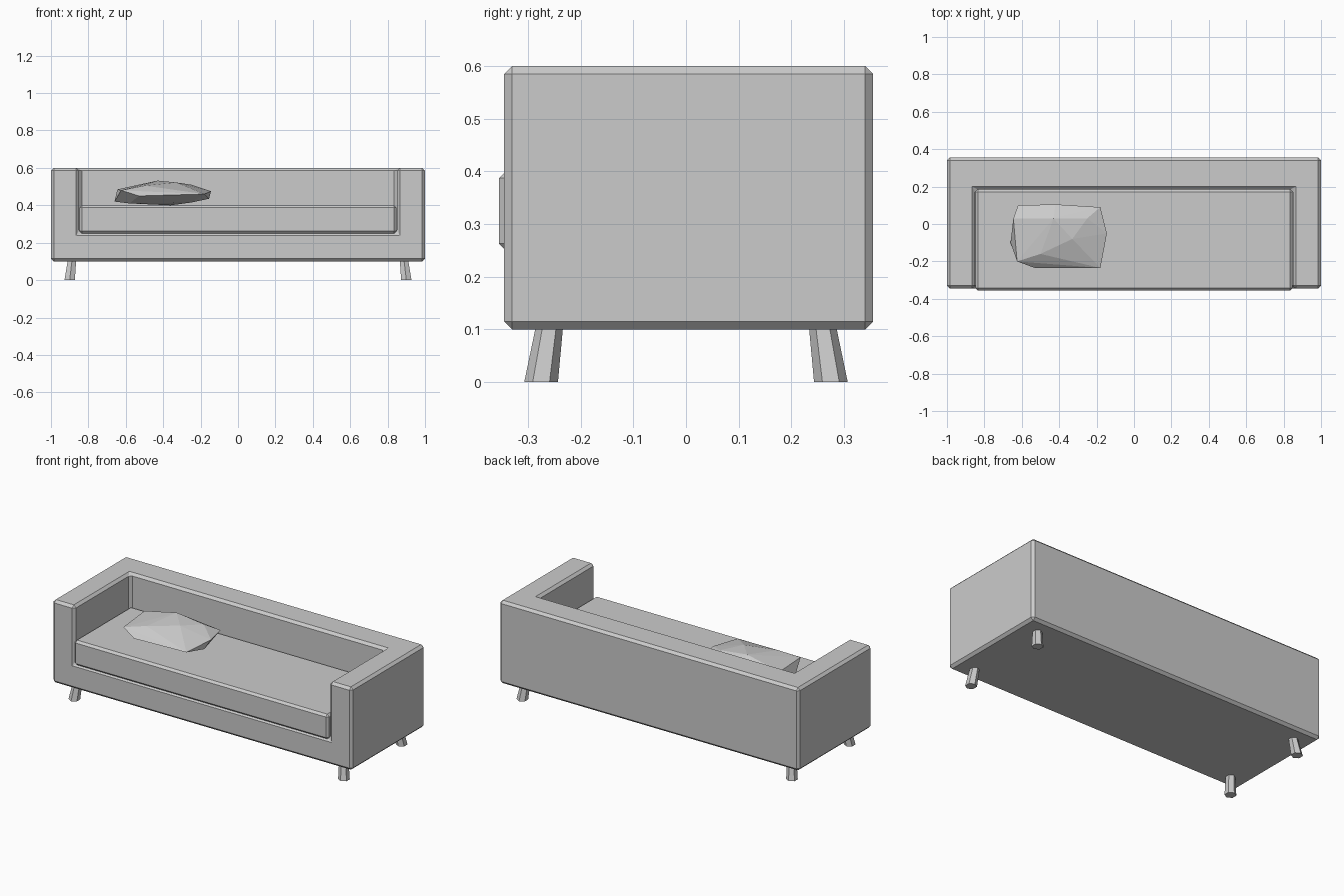
import bpy, bmesh
from mathutils import Vector

cube = bpy.data.objects.get("Cube")
if cube:
    bpy.data.objects.remove(cube, do_unlink=True)

# One plain grey fabric colour for everything
GREY = (0.6, 0.6, 0.6, 1)
grey = bpy.data.materials.new("soft_grey")
grey.use_nodes = True
grey.diffuse_color = GREY
grey.node_tree.nodes["Principled BSDF"].inputs["Base Color"].default_value = GREY


def make_object(name, bm):
    bmesh.ops.recalc_face_normals(bm, faces=bm.faces)
    mesh = bpy.data.meshes.new(name)
    bm.to_mesh(mesh)
    bm.free()
    mesh.materials.append(grey)
    obj = bpy.data.objects.new(name, mesh)
    bpy.context.collection.objects.link(obj)
    return obj


def box(name, low, high):
    bm = bmesh.new()
    bmesh.ops.create_cube(bm, size=1)
    low, high = Vector(low), Vector(high)
    for v in bm.verts:
        v.co = (low + high) / 2 + v.co * (high - low)
    return make_object(name, bm)


def chamfer(obj, width):
    mod = obj.modifiers.new("chamfer", "BEVEL")
    mod.width = width
    mod.segments = 1
    mod.limit_method = "ANGLE"


# Frame: one block with the seat recess cut out of its front and top
frame = box("frame", (-1, -0.345, 0.1), (1, 0.355, 0.6))
recess = box("recess_cutter", (-0.85, -0.6, 0.253), (0.85, 0.185, 0.9))
recess.hide_render = True
recess.hide_set(True)
cut = frame.modifiers.new("recess", "BOOLEAN")
cut.operation = "DIFFERENCE"
cut.solver = "EXACT"
cut.object = recess
chamfer(frame, 0.015)

# Seat cushion filling the recess and standing slightly proud of the front
seat = box("seat_cushion", (-0.848, -0.355, 0.25), (0.848, 0.185, 0.4))
chamfer(seat, 0.013)


# Splayed six-sided legs, a little wider at the foot
def leg(name, sx, sy):
    bm = bmesh.new()
    bmesh.ops.create_cone(bm, cap_ends=True, segments=6,
                          radius1=0.032, radius2=0.025, depth=0.12)
    for v in bm.verts:
        foot = v.co.z < 0
        x, y = (0.9, 0.275) if foot else (0.886, 0.257)
        v.co = (sx * (x + v.co.x), sy * (y + v.co.y), 0 if foot else 0.12)
    return make_object(name, bm)


for side, sx in (("left", 1), ("right", -1)):
    for end, sy in (("front", -1), ("back", 1)):
        leg(f"{end}_{side}_leg", sx, sy)

# Faceted throw pillow: hull around a rim (x, y, z), its underside and crown
rim = [(-0.62, 0.10, 0.46), (-0.42, 0.105, 0.48), (-0.18, 0.09, 0.47),
       (-0.145, -0.05, 0.475), (-0.155, -0.10, 0.435), (-0.18, -0.235, 0.46),
       (-0.53, -0.235, 0.45), (-0.625, -0.20, 0.48), (-0.66, -0.10, 0.42),
       (-0.645, 0.03, 0.485)]
crown = [(-0.43, 0.03, 0.532), (-0.33, -0.08, 0.522), (-0.25, 0.03, 0.51),
         (-0.50, -0.16, 0.505)]
underside = [(-0.58, -0.15, 0.41), (-0.58, 0.04, 0.41), (-0.36, -0.08, 0.4),
             (-0.25, -0.15, 0.415), (-0.25, 0.04, 0.415)]
bm = bmesh.new()
for p in rim + crown + underside:
    bm.verts.new(p)
hull = bmesh.ops.convex_hull(bm, input=bm.verts)
loose = [g for g in hull["geom_interior"] if isinstance(g, bmesh.types.BMVert)]
bmesh.ops.delete(bm, geom=loose, context="VERTS")
make_object("throw_pillow", bm)
